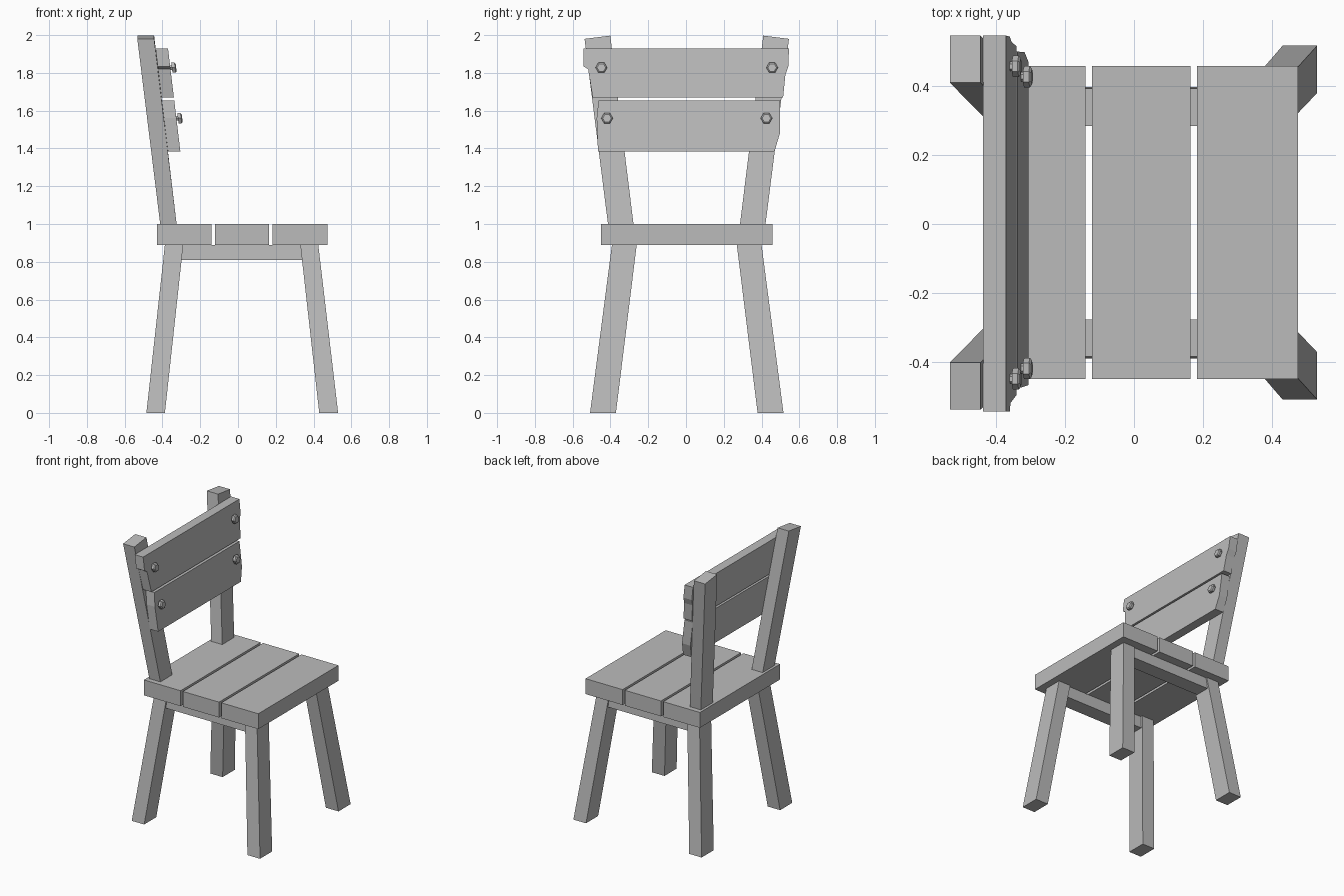
import bpy
import bmesh
from math import cos, sin, pi

if "Cube" in bpy.data.objects:
    bpy.data.objects.remove(bpy.data.objects["Cube"])

GREY = (0.5, 0.5, 0.5, 1)
grey = bpy.data.materials.new("plain grey")
grey.use_nodes = True
grey.diffuse_color = GREY
grey.node_tree.nodes["Principled BSDF"].inputs["Base Color"].default_value = GREY

Y_MID = 0.004


def loft(name, rings):
    """Join equal-length rings of points into one closed solid."""
    bm = bmesh.new()
    loops = [[bm.verts.new((x, y + Y_MID, z)) for x, y, z in ring] for ring in rings]
    for a, b in zip(loops, loops[1:]):
        for i in range(len(a)):
            j = (i + 1) % len(a)
            bm.faces.new((a[i], a[j], b[j], b[i]))
    bm.faces.new(loops[0][::-1])
    bm.faces.new(loops[-1])
    bmesh.ops.recalc_face_normals(bm, faces=bm.faces)
    mesh = bpy.data.meshes.new(name)
    bm.to_mesh(mesh)
    bm.free()
    mesh.materials.append(grey)
    obj = bpy.data.objects.new(name, mesh)
    bpy.context.collection.objects.link(obj)
    return obj


def rect(x0, x1, y0, y1, z, z_outer=None):
    """Four corners, with the y1 edge at its own height if given."""
    zo = z if z_outer is None else z_outer
    return [(x0, y0, z), (x1, y0, z), (x1, y1, zo), (x0, y1, zo)]


def back_x(z):
    """Front face of the leaning back posts."""
    return -0.325 - 0.12 * (z - 1)


# Seat planks
for part, x0, x1 in (("rear", -0.43, -0.14), ("middle", -0.122, 0.164), ("front", 0.182, 0.475)):
    loft(f"seat_plank_{part}", [rect(x0, x1, -0.453, 0.453, z) for z in (0.89, 1.0)])

for side, s in (("left", 1), ("right", -1)):
    # Splayed legs
    loft(f"front_leg_{side}", [rect(0.43, 0.53, s * 0.375, s * 0.512, 0),
                               rect(0.33, 0.425, s * 0.265, s * 0.396, 0.89)])
    loft(f"rear_leg_{side}", [rect(-0.485, -0.387, s * 0.375, s * 0.512, 0),
                              rect(-0.387, -0.29, s * 0.265, s * 0.396, 0.89)])
    # Rail under the seat
    loft(f"seat_rail_{side}", [rect(-0.30, 0.34, s * 0.285, s * 0.393, 0.81),
                               rect(-0.31, 0.35, s * 0.28, s * 0.388, 0.89)])
    # Leaning back post
    loft(f"back_post_{side}", [rect(-0.412, -0.325, s * 0.282, s * 0.417, 1.0),
                               rect(-0.533, -0.444, s * 0.405, s * 0.541, 1.997, 1.98)])

# Back slats with roughly cut ends, outlined in (y, z)
SLATS = {
    "upper": [(-0.547, 1.93), (-0.547, 1.835), (-0.522, 1.82), (-0.498, 1.67),
              (0.51, 1.67), (0.522, 1.79), (0.538, 1.835), (0.541, 1.93)],
    "lower": [(-0.467, 1.655), (-0.477, 1.56), (-0.47, 1.385),
              (0.465, 1.385), (0.493, 1.48), (0.495, 1.655)],
}
for part, outline in SLATS.items():
    loft(f"back_slat_{part}", [[(back_x(z) + d, y, z) for y, z in outline] for d in (0, 0.066)])


def hexagon(d, r, y, z):
    x = back_x(z) + 0.066 + d
    pts = [(r * cos(i * pi / 3), r * sin(i * pi / 3)) for i in range(6)]
    return [(x - 0.12 * v, y + u, z + v) for u, v in pts]


# Hexagonal bolts holding the slats
BOLT = [(-0.01, 0.014), (0.008, 0.014), (0.008, 0.031), (0.025, 0.031), (0.031, 0.023)]
for part, y, z in (("upper", 0.452, 1.828), ("lower", 0.422, 1.56)):
    for side, s in (("left", 1), ("right", -1)):
        loft(f"{part}_bolt_{side}", [hexagon(d, r, s * y, z) for d, r in BOLT])
